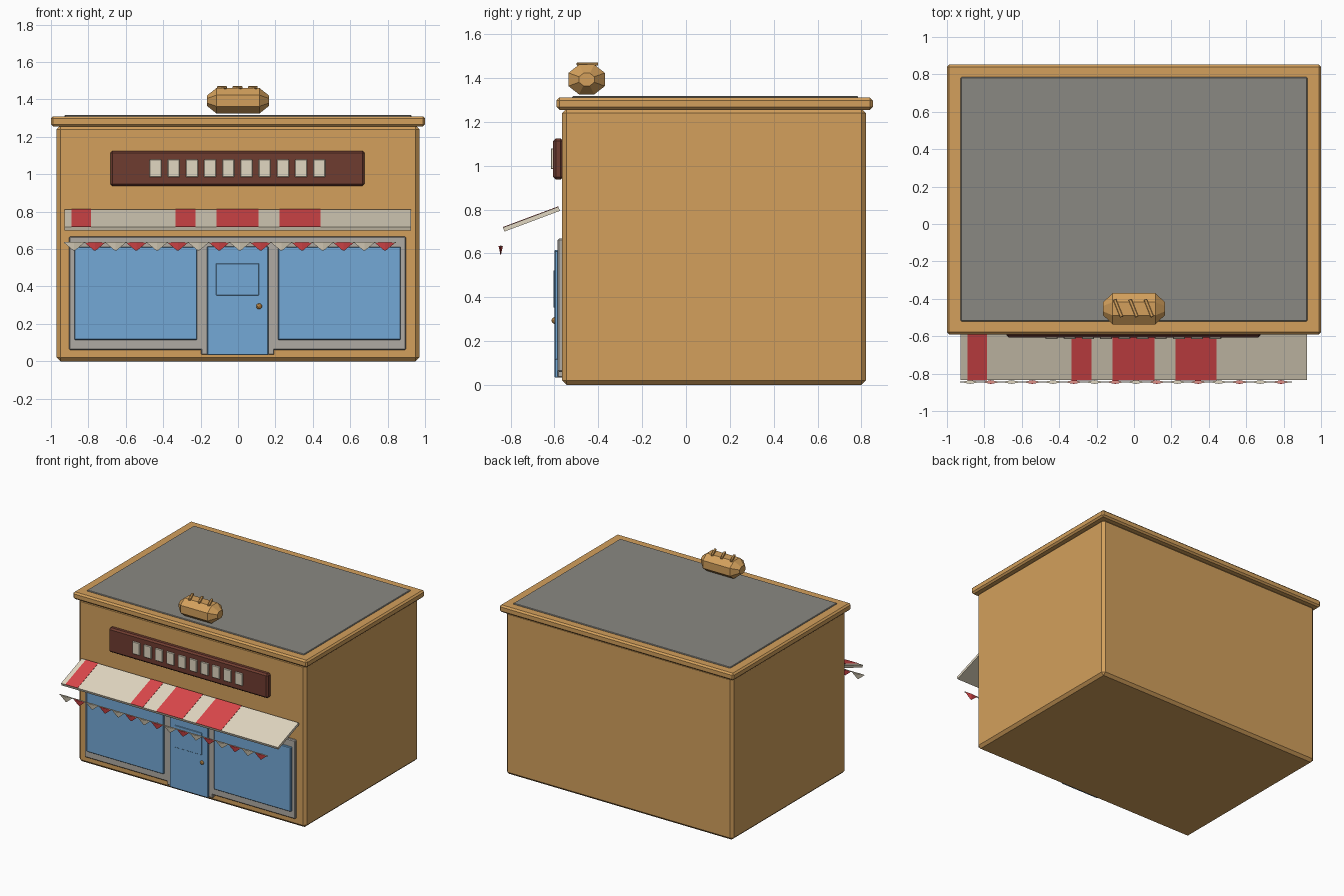
import bpy
import bmesh
import math
from mathutils import Matrix, Vector

old = bpy.data.objects.get("Cube")
if old:
    bpy.data.objects.remove(old, do_unlink=True)


def material(name, r, g, b):
    def linear(c):
        c /= 255
        return c / 12.92 if c <= 0.04045 else ((c + 0.055) / 1.055) ** 2.4
    colour = (linear(r), linear(g), linear(b), 1)
    mat = bpy.data.materials.new(name)
    mat.use_nodes = True
    mat.diffuse_color = colour
    mat.node_tree.nodes["Principled BSDF"].inputs["Base Color"].default_value = colour
    return mat


TAN = material("tan", 211, 160, 92)
CREAM = material("cream", 225, 215, 193)
RED = material("red", 220, 72, 75)
BLUE = material("blue", 116, 169, 214)
FRAME = material("frame grey", 176, 171, 164)
ROOF = material("roof grey", 138, 136, 130)
BROWN = material("dark brown", 111, 60, 48)
GOLD = material("gold", 187, 135, 70)


def finish(name, bm, mat, bevel=0):
    bmesh.ops.recalc_face_normals(bm, faces=bm.faces)
    mesh = bpy.data.meshes.new(name)
    bm.to_mesh(mesh)
    bm.free()
    mesh.materials.append(mat)
    obj = bpy.data.objects.new(name, mesh)
    bpy.context.collection.objects.link(obj)
    if bevel:
        mod = obj.modifiers.new("Bevel", "BEVEL")
        mod.width = bevel
        mod.segments = 1
    return obj


def box(name, x, y, z, mat, bevel=0):
    """Box from (low, high) spans along each axis."""
    spans = (x, y, z)
    bm = bmesh.new()
    bmesh.ops.create_cube(bm, size=1)
    bmesh.ops.scale(bm, vec=[b - a for a, b in spans], verts=bm.verts)
    bmesh.ops.translate(bm, vec=[(a + b) / 2 for a, b in spans], verts=bm.verts)
    return finish(name, bm, mat, bevel)


# Building shell and flat roof
box("walls", (-0.97, 0.97), (-0.565, 0.82), (0, 1.26), TAN, 0.02)
box("cornice", (-1, 1), (-0.59, 0.852), (1.255, 1.31), TAN, 0.012)
box("roof_panel", (-0.927, 0.927), (-0.52, 0.785), (1.29, 1.317), ROOF, 0.004)

# Sign board with a row of plain tiles
box("sign_board", (-0.683, 0.677), (-0.606, -0.56), (0.937, 1.125), BROWN, 0.012)
for i in range(10):
    x = -0.441 + 0.0973 * i
    box(f"sign_tile_{i + 1}", (x - 0.032, x + 0.032), (-0.616, -0.6),
        (0.984, 1.079), CREAM, 0.003)

# Shopfront: surround, two windows, door
box("window_surround", (-0.903, 0.898), (-0.585, -0.56), (0.06, 0.667), FRAME, 0.006)
box("door_frame", (-0.197, 0.193), (-0.585, -0.56), (0.035, 0.64), FRAME, 0.004)
for name, a, b in (("right_window", -0.875, -0.218), ("left_window", 0.214, 0.87)):
    box(name, (a, b), (-0.6, -0.57), (0.115, 0.612), BLUE, 0.004)
box("door", (-0.165, 0.163), (-0.6, -0.56), (0.033, 0.615), BLUE, 0.004)
box("door_pane", (-0.117, 0.112), (-0.605, -0.595), (0.353, 0.523), BLUE, 0.002)

bm = bmesh.new()
bmesh.ops.create_icosphere(bm, subdivisions=2, radius=0.016)
bmesh.ops.translate(bm, vec=(0.113, -0.598, 0.294), verts=bm.verts)
finish("door_knob", bm, GOLD)

# Sloping awning with red stripes laid on top
slope = Matrix.Translation((0, -0.705, 0.756)) @ Matrix.Rotation(math.radians(20.5), 4, "X")
awning = box("awning", (-0.927, 0.925), (-0.135, 0.135), (-0.01, 0.01), CREAM)
awning.matrix_world = slope
for i, (a, b) in enumerate(((-0.89, -0.785), (-0.335, -0.228), (-0.115, 0.11), (0.222, 0.44))):
    stripe = box(f"awning_stripe_{i + 1}", (a, b), (-0.135, 0.135), (0.009, 0.012), RED)
    stripe.matrix_world = slope

# Bunting of flattened pointed flags on a thin cord
for i in range(16):
    bm = bmesh.new()
    bmesh.ops.create_cone(bm, cap_ends=True, segments=4, radius1=0.004, radius2=0.055, depth=0.043)
    bmesh.ops.scale(bm, vec=(1, 0.18, 1), verts=bm.verts)
    bmesh.ops.translate(bm, vec=(-0.876 + 0.1108 * i, -0.845, 0.613), verts=bm.verts)
    finish(f"bunting_flag_{i + 1}", bm, RED if i % 2 else CREAM)
box("bunting_cord", (-0.93, 0.845), (-0.848, -0.842), (0.632, 0.637), CREAM)

# Faceted bread loaf on the roof edge, eight-sided with tapered ends
section = [(0.083, 0.03), (0.035, 0.068), (-0.035, 0.068), (-0.083, 0.03),
           (-0.083, -0.03), (-0.035, -0.068), (0.035, -0.068), (0.083, -0.03)]
centre = Vector((0, -0.453, 1.393))
bm = bmesh.new()
rings = []
for x, s in ((-0.165, 0.42), (-0.115, 1), (0.115, 1), (0.165, 0.42)):
    rings.append([bm.verts.new(centre + Vector((x, y * s, z * s))) for y, z in section])
for a, b in zip(rings, rings[1:]):
    for i in range(8):
        j = (i + 1) % 8
        bm.faces.new((a[i], a[j], b[j], b[i]))
bm.faces.new(rings[0])
bm.faces.new(rings[-1])
finish("loaf", bm, TAN)

# Diagonal scores across the loaf top
for i in range(3):
    score = box(f"loaf_score_{i + 1}", (-0.009, 0.009), (-0.051, 0.051), (-0.007, 0.007), TAN, 0.003)
    score.location = (-0.085 + 0.082 * i, -0.45, 1.464)
    score.rotation_euler.z = math.radians(22)
